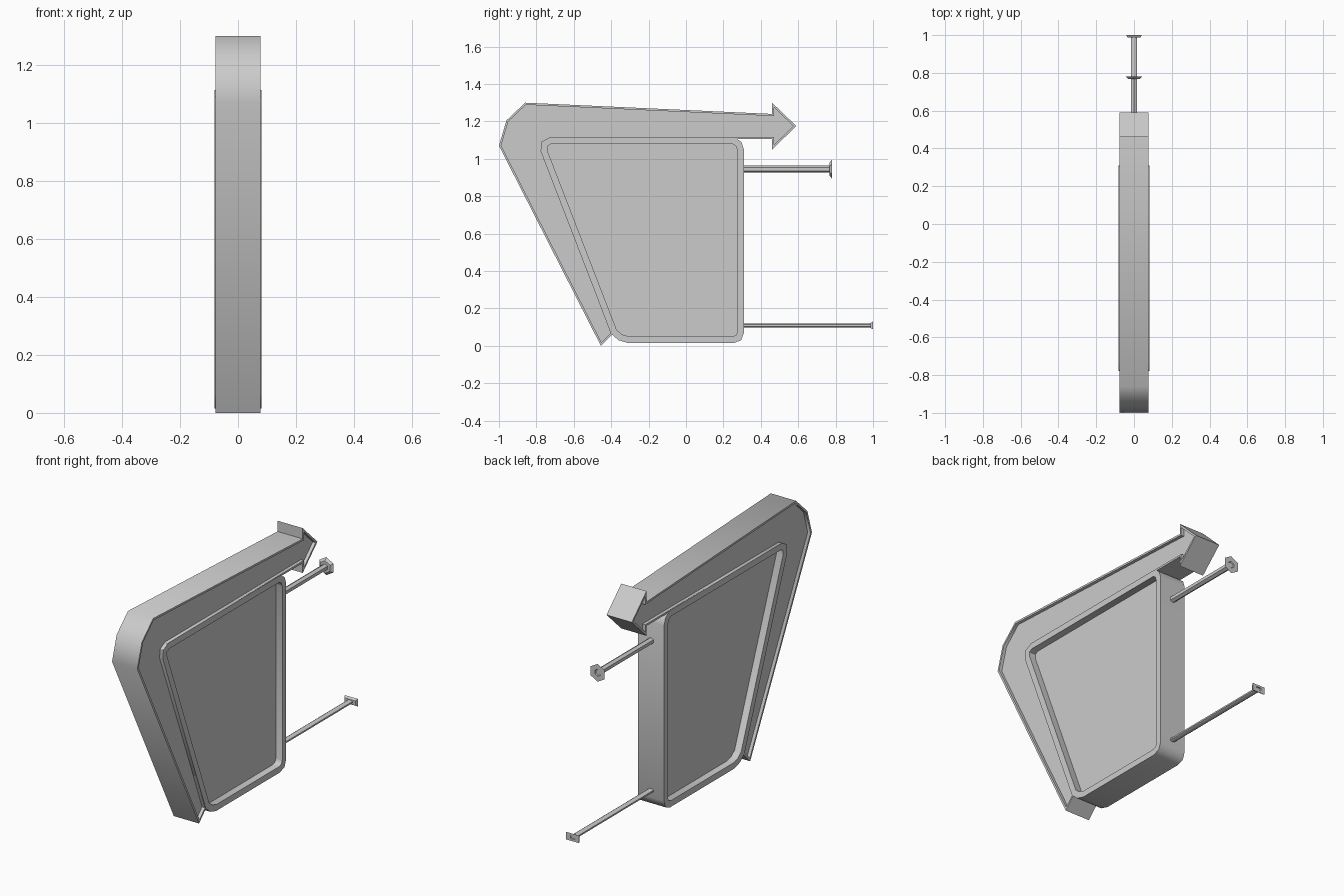
import bpy, bmesh, math

if "Cube" in bpy.data.objects:
    bpy.data.objects.remove(bpy.data.objects["Cube"])


def finish(bm, name, angle):
    bmesh.ops.recalc_face_normals(bm, faces=bm.faces)
    mesh = bpy.data.meshes.new(name)
    bm.to_mesh(mesh)
    bm.free()
    ob = bpy.data.objects.new(name, mesh)
    bpy.context.collection.objects.link(ob)
    bpy.ops.object.select_all(action='DESELECT')
    ob.select_set(True)
    bpy.context.view_layer.objects.active = ob
    bpy.ops.object.shade_smooth_by_angle(angle=math.radians(angle))
    return ob


def tray(name, outline, half, rim, depth):
    """Slab from a (y, z) outline with a rimmed recess on both broad sides."""
    bm = bmesh.new()
    rings = [[bm.verts.new((x, y, z)) for y, z in outline] for x in (-half, half)]
    caps = [bm.faces.new(r) for r in rings]
    n = len(outline)
    for i in range(n):
        j = (i + 1) % n
        bm.faces.new((rings[0][i], rings[0][j], rings[1][j], rings[1][i]))
    bmesh.ops.recalc_face_normals(bm, faces=bm.faces)
    for cap, side in zip(caps, (-1, 1)):
        bmesh.ops.inset_region(bm, faces=[cap], thickness=rim, use_even_offset=True)
        floor = bmesh.ops.extrude_discrete_faces(bm, faces=[cap])['faces'][0]
        bmesh.ops.translate(bm, verts=floor.verts, vec=(-side * depth, 0, 0))
    # weld recess walls to the rim
    bmesh.ops.remove_doubles(bm, verts=bm.verts, dist=1e-5)
    return finish(bm, name, 50)


def lathe(name, z0, sections, sides, turn):
    """Closed tube along y through (y, x radius, z radius) sections."""
    bm = bmesh.new()
    rings = []
    for y, rx, rz in sections:
        rings.append([bm.verts.new((rx * math.cos(turn + math.tau * k / sides), y,
                                    z0 + rz * math.sin(turn + math.tau * k / sides)))
                      for k in range(sides)])
    for a, b in zip(rings, rings[1:]):
        for k in range(sides):
            m = (k + 1) % sides
            bm.faces.new((a[k], a[m], b[m], b[k]))
    bm.faces.new(rings[0])
    bm.faces.new(rings[-1])
    return finish(bm, name, 30 if sides < 8 else 50)


# Bent arrow band wrapping the panel; its inner edge hides inside the panel frame
tray("arrow_band", [
    (-0.455, 0.0), (-1.0, 1.07), (-0.96, 1.205), (-0.86, 1.30), (0.46, 1.24),
    (0.46, 1.30), (0.59, 1.175), (0.46, 1.05), (0.46, 1.105), (0.24, 1.105),
    (-0.73, 1.10), (-0.762, 1.045), (-0.39, 0.065)], 0.078, 0.011, 0.018)

# Main sign panel with recessed faces
tray("sign_panel", [
    (-0.36, 0.03), (-0.40, 0.064), (-0.777, 1.04), (-0.775, 1.09), (-0.73, 1.114),
    (0.26, 1.114), (0.296, 1.09), (0.31, 1.05), (0.31, 0.07), (0.295, 0.03),
    (0.255, 0.015), (-0.31, 0.015)], 0.081, 0.035, 0.04)

# Upper wall rod and hexagonal flange
up = math.pi / 2
lathe("upper_rod", 0.945, [(0.29, 0.018, 0.018), (0.775, 0.018, 0.018)], 6, up)
lathe("upper_flange", 0.945, [(0.768, 0.035, 0.035), (0.78, 0.05, 0.05),
                              (0.78, 0.02, 0.02), (0.774, 0.016, 0.016)], 6, up)

# Lower wall rod and rectangular flange
lathe("lower_rod", 0.109, [(0.29, 0.017, 0.011), (0.995, 0.017, 0.011)], 8, math.pi / 8)
r2 = math.sqrt(2)
lathe("lower_flange", 0.109, [(y, rx * r2, rz * r2) for y, rx, rz in (
    (0.987, 0.034, 0.013), (1.0, 0.04, 0.021), (1.0, 0.015, 0.009),
    (0.994, 0.012, 0.007))], 4, math.pi / 4)
